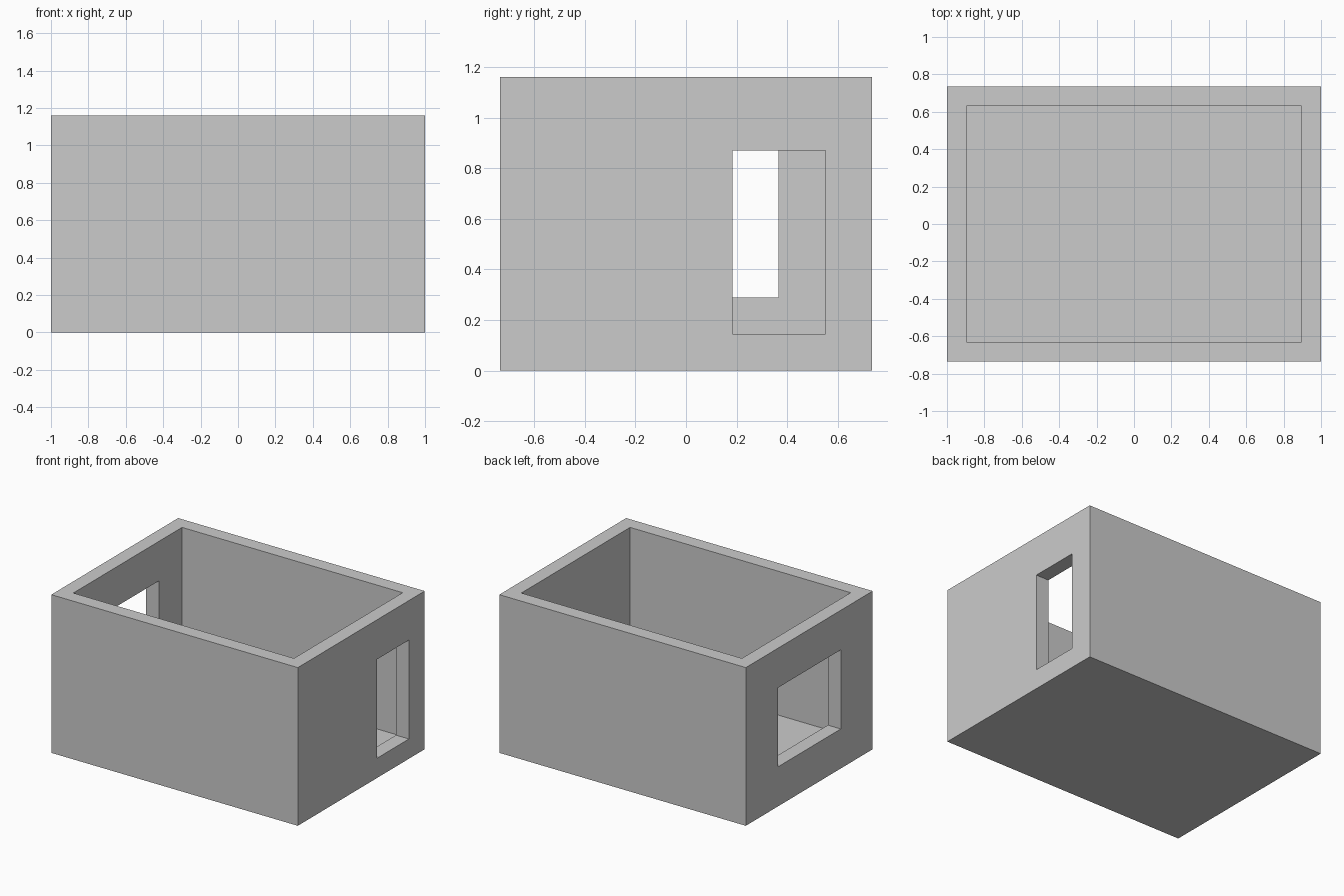
import bpy, bmesh

if "Cube" in bpy.data.objects:
    bpy.data.objects.remove(bpy.data.objects["Cube"])

W, D, H, T = 1.0, 0.735, 1.16, 0.105   # half width, half depth, height, thickness


def finish(name, bm):
    bmesh.ops.recalc_face_normals(bm, faces=bm.faces)
    mesh = bpy.data.meshes.new(name)
    bm.to_mesh(mesh)
    bm.free()
    bpy.context.collection.objects.link(bpy.data.objects.new(name, mesh))


def box(name, lo, hi):
    bm = bmesh.new()
    bmesh.ops.create_cube(bm, size=1)
    for v in bm.verts:
        v.co = [hi[i] if v.co[i] > 0 else lo[i] for i in range(3)]
    finish(name, bm)


def wall_with_opening(name, x0, x1, y0, y1, z0, z1):
    """End wall between x0 and x1 with a rectangular hole y0..y1, z0..z1."""
    bm = bmesh.new()

    def loop(x, a, b, c, d):
        return [bm.verts.new((x, y, z)) for y, z in ((a, c), (b, c), (b, d), (a, d))]

    outer0, outer1 = (loop(x, -D, D, 0, H) for x in (x0, x1))
    inner0, inner1 = (loop(x, y0, y1, z0, z1) for x in (x0, x1))
    rings = [outer0, outer1, inner1, inner0]
    for k in range(4):
        a, b = rings[k], rings[(k + 1) % 4]
        for i in range(4):
            j = (i + 1) % 4
            bm.faces.new((a[i], a[j], b[j], b[i]))
    finish(name, bm)


# Floor slab, set between the walls
box("floor", (-W + T, -D + T, 0), (W - T, D - T, T))

# Long plain walls
for name, y0, y1 in (("front_wall", -D, -D + T), ("back_wall", D - T, D)):
    box(name, (-W + T, y0, 0), (W - T, y1, H))

# End walls: wide window on the left, tall doorway on the right
wall_with_opening("left_window_wall", -W, -W + T, -0.365, 0.365, 0.29, 0.87)
wall_with_opening("right_door_wall", W - T, W, 0.183, 0.552, 0.145, 0.87)
